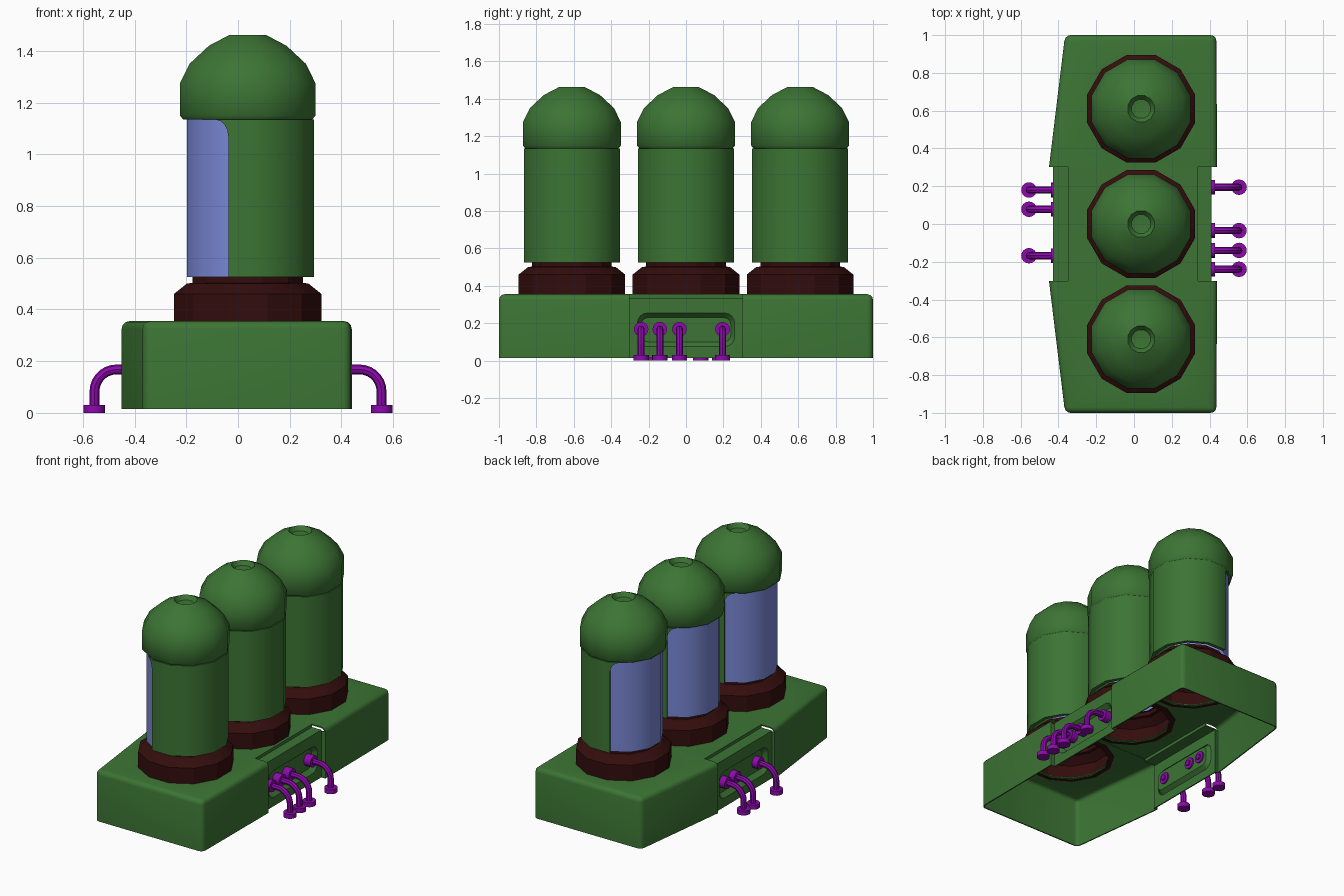
import bpy, bmesh, math
from math import radians, cos, sin, pi

cube = bpy.data.objects.get("Cube")
if cube:
    bpy.data.objects.remove(cube, do_unlink=True)


def material(name, rgb):
    m = bpy.data.materials.new(name)
    m.use_nodes = True
    m.diffuse_color = (*rgb, 1)
    m.node_tree.nodes["Principled BSDF"].inputs["Base Color"].default_value = (*rgb, 1)
    return m


GREEN = material("green paint", (0.045, 0.175, 0.034))
RED = material("dark red metal", (0.034, 0.004, 0.004))
BLUE = material("blue glass", (0.19, 0.24, 0.66))
PURPLE = material("purple pipe", (0.27, 0.003, 0.42))
POD_X = 0.0375
SPAN = range(-1, 2)


def finish(obj, mat, angle=40):
    obj.data.materials.append(mat)
    bpy.ops.object.select_all(action="DESELECT")
    obj.select_set(True)
    bpy.context.view_layer.objects.active = obj
    if angle:
        bpy.ops.object.shade_smooth_by_angle(angle=radians(angle))
    return obj


def from_bmesh(name, bm):
    mesh = bpy.data.meshes.new(name)
    bm.to_mesh(mesh)
    bm.free()
    obj = bpy.data.objects.new(name, mesh)
    bpy.context.collection.objects.link(obj)
    return obj


def apply_all(obj):
    bpy.context.view_layer.objects.active = obj
    for mod in list(obj.modifiers):
        bpy.ops.object.modifier_apply(modifier=mod.name)


def grid(name, rows, closed):
    """Quad sheet from equal rows of points; optionally wraps round."""
    bm = bmesh.new()
    vs = [[bm.verts.new(p) for p in row] for row in rows]
    n = len(rows[0])
    for a, b in zip(vs, vs[1:]):
        for j in range(n if closed else n - 1):
            k = (j + 1) % n
            bm.faces.new((a[j], a[k], b[k], b[j]))
    bmesh.ops.remove_doubles(bm, verts=bm.verts, dist=1e-5)
    return from_bmesh(name, bm)


def facet_point(apothem, deg, z, y):
    """Point on the side of a twelve-sided tube."""
    r = apothem / cos(radians((deg + 15) % 30 - 15))
    return (POD_X + r * cos(radians(deg)), y + r * sin(radians(deg)), z)


def lathe(name, profile, y, mat, angle=40):
    degs = range(15, 375, 30)
    rows = [[facet_point(r, d, z, y) for d in degs] for r, z in profile]
    return finish(grid(name, rows, True), mat, angle)


def prism(name, radius, depth, loc, sides=16, along_x=False):
    bpy.ops.mesh.primitive_cylinder_add(vertices=sides, radius=radius, depth=depth, location=loc,
                                        rotation=(0, pi / 2 if along_x else 0, 0))
    bpy.context.object.name = name
    return bpy.context.object


def shell_row(z, y):
    """One row of the open shell; the window corner is rounded near the top."""
    t = min(1, max(0, (z - 1.07) / 0.065))
    f = 1.5 + 13 * (1 - math.sqrt(1 - t * t))
    degs = [-105 - f, *range(-105, 106, 30), 105 + f]
    return [facet_point(0.257, d, z, y) for d in degs]


# Pods: collar, glass, open shell and dome
COLLAR = [(0.25, 0.34), (0.285, 0.345), (0.285, 0.46), (0.235, 0.5), (0.213, 0.503), (0.213, 0.53), (0.2, 0.53)]
DOME = [(0.23, 1.135), (0.25, 1.135), (0.262, 1.15), (0.262, 1.275), (0.225, 1.35), (0.15, 1.42),
        (0.07, 1.462), (0.05, 1.435), (0.0, 1.43)]
for i in SPAN:
    y = 0.61 * i
    tag = ("front", "middle", "back")[i + 1]
    lathe(tag + "_collar", COLLAR, y, RED, 25)
    lathe(tag + "_glass", [(0.235, 0.525), (0.235, 1.145)], y, BLUE)
    lathe(tag + "_dome", DOME, y, GREEN)
    shell = grid(tag + "_shell", [shell_row(z, y) for z in (0.525, 1.07, 1.095, 1.115, 1.128, 1.135)], False)
    solid = shell.modifiers.new("thickness", "SOLIDIFY")
    solid.thickness = 0.024
    apply_all(shell)
    finish(shell, GREEN)


def hollow(obj, cutters):
    """Give a sheet thickness, then cut openings through it."""
    solid = obj.modifiers.new("thickness", "SOLIDIFY")
    solid.thickness = 0.008
    for c in cutters:
        cut = obj.modifiers.new("cut", "BOOLEAN")
        cut.operation, cut.solver, cut.object = "DIFFERENCE", "EXACT", c
    apply_all(obj)
    for c in cutters:
        bpy.data.objects.remove(c, do_unlink=True)
    finish(obj, GREEN)


# Base ends: open-bottomed boxes with rounded outer edges
BOTTOM, TOP, NOTCH = 0.015, 0.355, 0.302
for s, tag in ((-1, "front"), (1, "back")):
    plan = [(0.44, NOTCH), (0.436, 1), (-0.365, 1), (-0.45, NOTCH)]
    bm = bmesh.new()
    low, high = [[bm.verts.new((x, s * y, z)) for x, y in plan] for z in (BOTTOM, TOP)]
    for j in range(3):
        bm.faces.new((low[j], low[j + 1], high[j + 1], high[j]))
    bm.faces.new(high)
    if s < 0:
        bmesh.ops.reverse_faces(bm, faces=bm.faces)
    edges = [e for e in bm.edges if len(e.link_faces) == 2]
    bmesh.ops.bevel(bm, geom=edges, offset=0.03, segments=3, profile=0.5, affect="EDGES")
    end = from_bmesh(tag + "_base", bm)
    hollow(end, [prism("collar_cutter", 0.25, 0.2, (POD_X, s * 0.61, TOP), 24)])
    # Narrow faces closing the step beside each side panel
    for x in (-0.437, 0.422):
        bpy.ops.mesh.primitive_cube_add(size=1, location=(x, s * (NOTCH + 0.003), 0.171))
        step = bpy.context.object
        step.name = tag + "_base_step"
        step.scale = (0.024, 0.006, 0.312)
        finish(step, GREEN, 0)


def stadium(x, hy, hz, mid=0.165):
    """Rounded slot outline on a plane of constant x."""
    pts = []
    for cy, cz, start in ((1, 1, 0), (-1, 1, 90), (-1, -1, 180), (1, -1, 270)):
        for k in range(5):
            a = radians(start + k * 22.5)
            r = hz * 0.6
            pts.append((x, cy * (hy - r) + r * cos(a), mid + cz * (hz - r) + r * sin(a)))
    return pts


# Base middle: stepped cross-section with a recessed slot in each side
SECTION = [(0.41, BOTTOM), (0.41, 0.335), (0.34, 0.335), (0.34, TOP),
           (-0.35, TOP), (-0.35, 0.335), (-0.43, 0.335), (-0.43, BOTTOM)]
middle = grid("middle_base", [[(x, y, z) for x, z in SECTION] for y in (NOTCH, -NOTCH)], False)
bm = bmesh.new()
bm.from_mesh(middle.data)
bm.faces.ensure_lookup_table()
if bm.faces[0].normal.x < 0:
    bmesh.ops.reverse_faces(bm, faces=bm.faces)
bm.to_mesh(middle.data)
bm.free()
cutters = [prism("collar_cutter", 0.25, 0.2, (POD_X, 0, TOP), 24)]
for wall in (0.41, -0.43):
    out = math.copysign(1, wall)
    bm = bmesh.new()
    a, b = [[bm.verts.new(p) for p in stadium(wall + d, 0.26, 0.09)] for d in (-0.02, 0.03)]
    bm.faces.new(a)
    bm.faces.new(b)
    for j in range(len(a)):
        k = (j + 1) % len(a)
        bm.faces.new((a[j], a[k], b[k], b[j]))
    bmesh.ops.recalc_face_normals(bm, faces=bm.faces)
    cutters.append(from_bmesh("slot_cutter", bm))
    # Slot lining with a sloped rim
    rings = [stadium(wall, 0.26, 0.09), stadium(wall - out * 0.03, 0.24, 0.065)]
    pan = grid("slot_lining", rings, True)
    bm = bmesh.new()
    bm.from_mesh(pan.data)
    bm.verts.ensure_lookup_table()
    bm.faces.new(bm.verts[len(rings[0]):])
    bmesh.ops.recalc_face_normals(bm, faces=bm.faces)
    bm.faces.ensure_lookup_table()
    if bm.faces[-1].normal.x * out < 0:
        bmesh.ops.reverse_faces(bm, faces=bm.faces)
    bm.to_mesh(pan.data)
    bm.free()
    finish(pan, GREEN, 30)
hollow(middle, cutters)


# Pipes: bent tube, wall flange and foot
def pipe(side, wall, y):
    path = [(wall - 0.035, 0.168)]
    path += [(0.47 + 0.085 * sin(a), 0.083 + 0.085 * cos(a)) for a in (k * pi / 14 for k in range(8))]
    path.append((0.555, 0.01))
    curve = bpy.data.curves.new("pipe", "CURVE")
    curve.dimensions = "3D"
    curve.bevel_depth, curve.bevel_resolution, curve.use_fill_caps = 0.019, 2, True
    spline = curve.splines.new("POLY")
    spline.points.add(len(path) - 1)
    for p, (x, z) in zip(spline.points, path):
        p.co = (side * x, y, z, 1)
    obj = bpy.data.objects.new("pipe", curve)
    bpy.context.collection.objects.link(obj)
    bpy.ops.object.select_all(action="DESELECT")
    obj.select_set(True)
    bpy.context.view_layer.objects.active = obj
    bpy.ops.object.convert(target="MESH")
    finish(bpy.context.object, PURPLE)
    finish(prism("pipe_flange", 0.039, 0.05, (side * wall, y, 0.168), along_x=True), PURPLE)
    finish(prism("pipe_foot", 0.041, 0.03, (side * 0.556, y, 0.015)), PURPLE)


for y in (0.195, -0.035, -0.14, -0.24):
    pipe(1, 0.405, y)
for y in (0.18, 0.078, -0.168):
    pipe(-1, 0.415, y)
